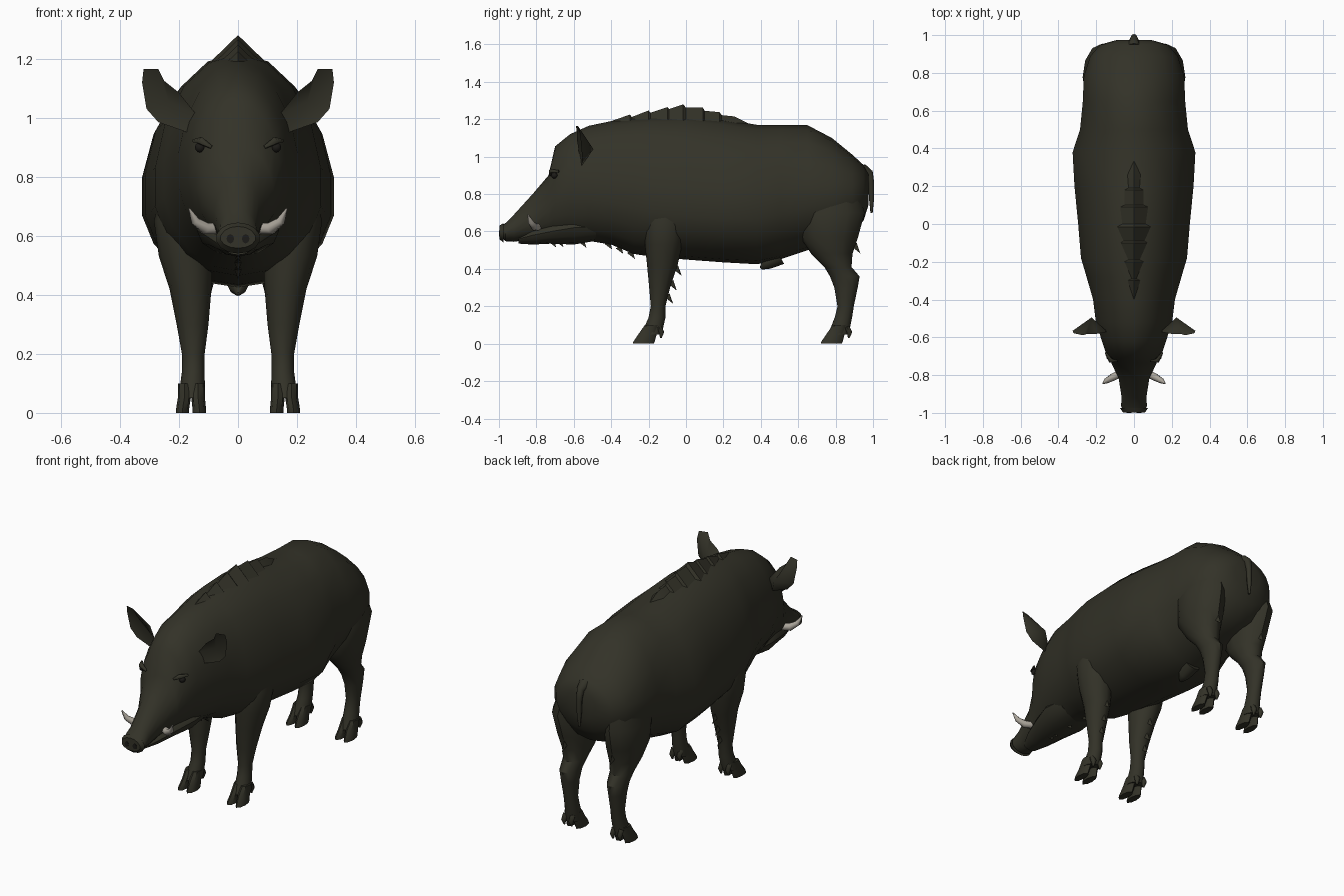
import bpy, bmesh, math, random
from mathutils import Vector

if "Cube" in bpy.data.objects:
    bpy.data.objects.remove(bpy.data.objects["Cube"])

random.seed(4)


def material(name, rgb):
    m = bpy.data.materials.new(name)
    m.diffuse_color = (*rgb, 1)
    m.use_nodes = True
    m.node_tree.nodes["Principled BSDF"].inputs["Base Color"].default_value = m.diffuse_color
    return m


HIDE = material("dark olive hide", (0.033, 0.032, 0.021))
TUSK = material("pale tusk", (0.40, 0.37, 0.32))
DARK = material("near black", (0.012, 0.011, 0.009))


def finish(name, bm, mat, mirror=False, angle=40):
    bmesh.ops.recalc_face_normals(bm, faces=bm.faces)
    me = bpy.data.meshes.new(name)
    bm.to_mesh(me)
    bm.free()
    me.materials.append(mat)
    ob = bpy.data.objects.new(name, me)
    bpy.context.collection.objects.link(ob)
    if mirror:
        ob.modifiers.new("mirror", 'MIRROR').use_mirror_merge = False
    bpy.ops.object.select_all(action='DESELECT')
    ob.select_set(True)
    bpy.context.view_layer.objects.active = ob
    bpy.ops.object.shade_smooth_by_angle(angle=math.radians(angle))
    return ob


def loft(name, rings, mat, mirror=False, angle=40):
    bm = bmesh.new()
    vs = [[bm.verts.new(p) for p in r] for r in rings]
    n = len(rings[0])
    for a, b in zip(vs, vs[1:]):
        for i in range(n):
            bm.faces.new((a[i], a[(i + 1) % n], b[(i + 1) % n], b[i]))
    bm.faces.new(vs[0])
    bm.faces.new(vs[-1])
    return finish(name, bm, mat, mirror, angle)


def slice_ring(y, zb, zt, w, zw, n=18):
    """Upright egg-shaped section: bottom, top, half width, widest height."""
    out = []
    for i in range(n):
        a = 2 * math.pi * i / n + math.pi / 2
        s = math.sin(a)
        out.append((w * math.cos(a), y, zw + s * ((zt - zw) if s > 0 else (zw - zb))))
    return out


def flat_ring(z, y0, y1, x0, x1, n=12):
    """Level oval section for legs and hooves."""
    cx, cy, rx, ry = (x0 + x1) / 2, (y0 + y1) / 2, (x1 - x0) / 2, (y1 - y0) / 2
    return [(cx + rx * math.cos(2 * math.pi * i / n),
             cy + ry * math.sin(2 * math.pi * i / n), z) for i in range(n)]


def tube(name, path, radii, mat, mirror=False, n=8):
    pts = [Vector(p) for p in path]
    rings = []
    for i, p in enumerate(pts):
        d = (pts[min(i + 1, len(pts) - 1)] - pts[max(i - 1, 0)]).normalized()
        u = d.cross(Vector((0, 1, 0.3))).normalized()
        v = d.cross(u)
        rings.append([p + radii[i] * (u * math.cos(2 * math.pi * k / n) + v * math.sin(2 * math.pi * k / n))
                      for k in range(n)])
    return loft(name, rings, mat, mirror, 60)


# Body and head in one skin, snout to rump
body = [(-0.99, .575, .63, .05, .60), (-0.965, .548, .645, .07, .592), (-0.92, .545, .69, .066, .61),
        (-0.82, .56, .80, .082, .66), (-0.735, .56, .90, .122, .74), (-0.70, .56, 1.055, .145, .80),
        (-0.62, .55, 1.12, .172, .83), (-0.52, .55, 1.165, .205, .82), (-0.40, .53, 1.19, .22, .80),
        (-0.28, .48, 1.205, .255, .78), (-0.18, .465, 1.215, .285, .75), (0, .45, 1.22, .30, .73),
        (0.2, .435, 1.20, .32, .72), (0.38, .425, 1.17, .33, .72), (0.5, .45, 1.17, .29, .74),
        (0.65, .50, 1.168, .275, .78), (0.78, .54, 1.10, .27, .79), (0.89, .58, 1.01, .235, .80),
        (0.95, .66, .955, .18, .81), (0.975, .74, .91, .09, .83)]
loft("body_and_head", [slice_ring(*r) for r in body], HIDE)

# Lower jaw
jaw = [(-0.895, .535, .57, .045, .56), (-0.82, .53, .62, .078, .58), (-0.72, .535, .66, .108, .60),
       (-0.60, .53, .68, .14, .62), (-0.48, .55, .68, .13, .62)]
loft("lower_jaw", [slice_ring(*r, n=12) for r in jaw], HIDE)

# Snout disc with nostrils
loft("snout_disc", [slice_ring(-0.975, .54, .645, .075, .592, 14),
                    slice_ring(-0.997, .558, .632, .06, .592, 14)], HIDE)
loft("nostrils", [[(x + .026, y, z) for x, y, z in slice_ring(yy, .574, .606, .013, .59, 8)]
                  for yy in (-0.99, -1.0)], DARK, True)

# Tusks
tube("tusks", [(.07, -.79, .625), (.11, -.81, .625), (.145, -.83, .65), (.165, -.845, .692)],
     [.02, .021, .015, .003], TUSK, True)

# Eyes with brow folds
bm = bmesh.new()
bmesh.ops.create_uvsphere(bm, u_segments=10, v_segments=6, radius=.018)
bmesh.ops.translate(bm, verts=bm.verts, vec=(.129, -.703, .90))
finish("eyes", bm, DARK, True)
tube("brows", [(.09, -.725, .90), (.125, -.722, .922), (.15, -.68, .922)], [.006, .014, .006], HIDE, True, 6)

# Ears: cupped leaves with a rounded back
outline = [(.14, 1.01), (.2, 1.085), (.25, 1.125), (.27, 1.165), (.32, 1.165),
           (.325, 1.12), (.31, 1.03), (.27, .985), (.17, .95)]
bm = bmesh.new()
rim = [bm.verts.new((x, -.61 + .045 * abs(i - 3.5) / 4 + .22 * max(0, x - .2), z))
       for i, (x, z) in enumerate(outline)]
hollow = bm.verts.new((.235, -.545, 1.055))
back = bm.verts.new((.225, -.495, 1.04))
for i in range(len(rim)):
    a, b = rim[i], rim[(i + 1) % len(rim)]
    bm.faces.new((a, b, hollow))
    bm.faces.new((b, a, back))
finish("ears", bm, HIDE, True, 60)

# Mane: tent-shaped ridge with a saw-toothed crest
bm = bmesh.new()
crest = [(-.40, 1.19), (-.30, 1.225), (-.29, 1.212), (-.2, 1.247), (-.19, 1.235), (-.10, 1.265), (-.09, 1.255),
         (-.015, 1.28), (0, 1.262), (.09, 1.262), (.10, 1.245), (.18, 1.238), (.19, 1.222), (.26, 1.215), (.36, 1.165)]
rows = [[bm.verts.new(p) for p in ((-.16, y, z - .155), (0, y, z), (.16, y, z - .155))] for y, z in crest]
for a, b in zip(rows, rows[1:]):
    for i in (0, 1):
        bm.faces.new((a[i], a[i + 1], b[i + 1], b[i]))
finish("mane", bm, HIDE, False, 25)

# Legs
front = [(.80, -.20, .01, .12, .25), (.65, -.225, .0, .10, .285), (.53, -.22, -.02, .085, .268),
         (.42, -.208, -.045, .09, .232), (.30, -.197, -.085, .10, .208), (.20, -.188, -.11, .113, .19),
         (.14, -.20, -.11, .113, .19), (.05, -.24, -.13, .112, .202)]
hind = [(.90, .64, .90, .08, .21), (.70, .60, .955, .065, .272), (.57, .61, .92, .06, .258),
        (.48, .67, .89, .072, .235), (.41, .74, .885, .09, .215), (.36, .77, .928, .10, .207),
        (.30, .793, .918, .108, .2), (.20, .81, .897, .115, .19), (.14, .795, .888, .113, .19),
        (.05, .76, .87, .112, .202)]
for name, rings, toe in (("front", front, -.285), ("hind", hind, .72)):
    loft(name + "_legs", [flat_ring(*r) for r in rings], HIDE, True)
    # Cloven hooves and dewclaws
    for side, x0, x1, sx in (("inner", .112, .158, -.004), ("outer", .16, .204, .006)):
        loft(f"{name}_{side}_hooves",
             [flat_ring(.10, toe + .065, toe + .14, x0, x1, 8), flat_ring(.05, toe + .03, toe + .128, x0, x1, 8),
              flat_ring(.012, toe + .004, toe + .118, x0 + sx, x1 + sx, 8),
              flat_ring(0, toe, toe + .112, x0 + sx, x1 + sx, 8)], HIDE, True)
        cx = (x0 + x1) / 2
        tube(f"{name}_{side}_dewclaws", [(cx, toe + .14, .09), (cx, toe + .155, .06), (cx, toe + .15, .03)],
             [.015, .016, .005], HIDE, True, 6)

# Tail
tube("tail", [(0, .94, .93), (0, .98, .91), (0, .99, .86), (0, .992, .78), (0, .992, .70)],
     [.035, .022, .016, .014, .006], HIDE)

# Belly sheath
tube("belly_sheath", [(0, .50, .47), (0, .43, .43), (0, .40, .402)], [.05, .035, .008], HIDE)

# Bristle tufts under the jaw and behind the legs
bm = bmesh.new()
spots = [(0, y, .545, -.5) for y in (-.72, -.68, -.56, -.42, -.36, -.30)]
spots += [(s * .155, y, z, -.1) for s in (-1, 1)
          for y, z in ((-.055, .40), (-.08, .32), (-.10, .25), (.875, .55), (.90, .52))]
for x, y, z, drop in spots:
    r = random.uniform(.8, 1.1)
    if drop == -.5:
        z -= .06 * max(0, y + .45) / .15
    tip = (x, y + .03 * r, z - .035 * r)
    a = [bm.verts.new(p) for p in ((x - .012, y - .015, z), (x + .012, y - .015, z), (x, y + .012, z + .02), tip)]
    for f in ((0, 1, 3), (1, 2, 3), (2, 0, 3)):
        bm.faces.new([a[i] for i in f])
finish("bristle_tufts", bm, HIDE, False, 20)
